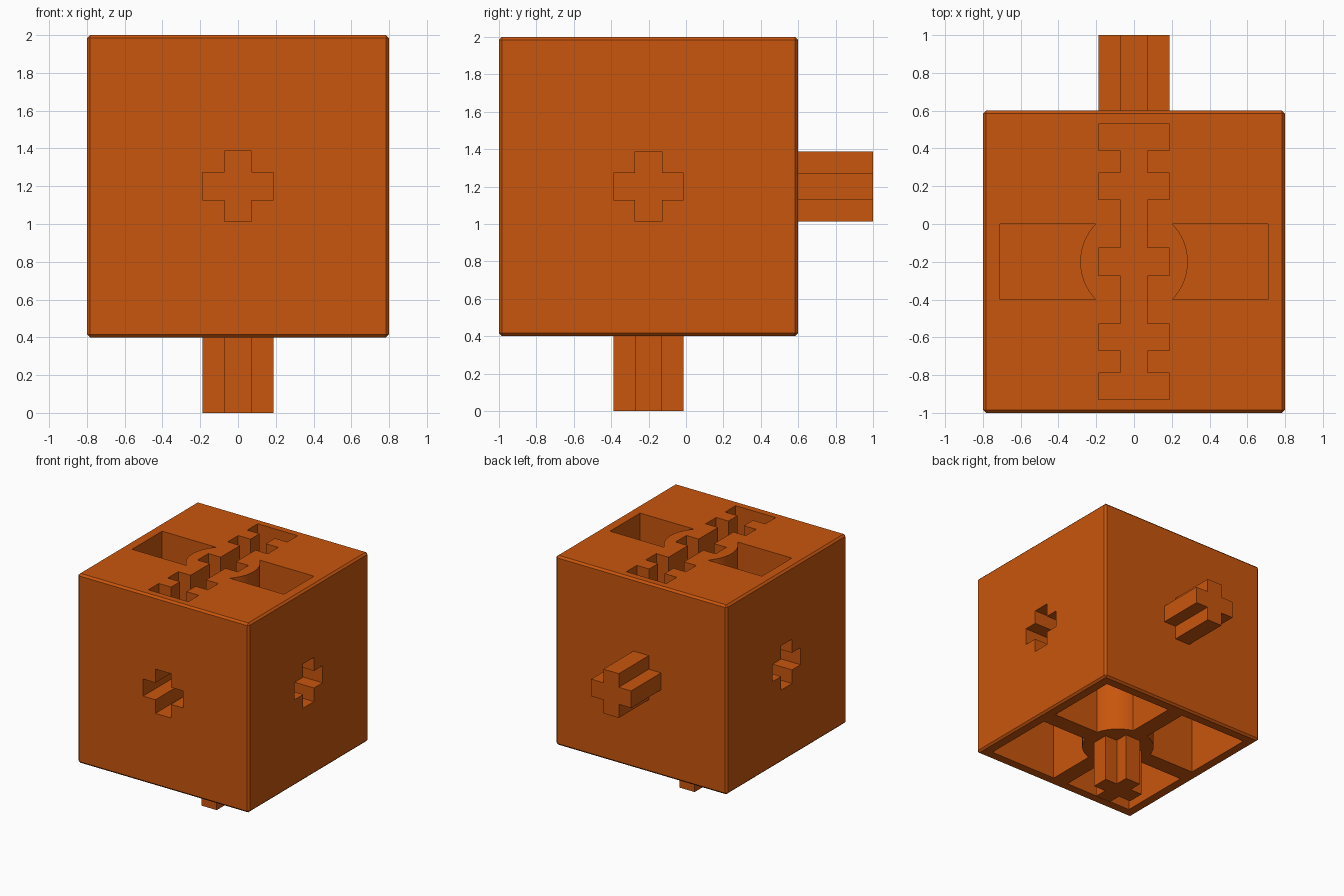
import bpy, bmesh
from math import pi, sin, cos, asin
from mathutils import Matrix, Vector

CENTER = Vector((0, -0.2, 1.2))   # middle of the cube
HALF = 0.8                        # half the cube side
WALL = 0.09
ARM, THIN = 0.187, 0.072          # half length and half width of the cross
HUB = 0.285                       # hub radius
DEPTH = 0.4

old = bpy.data.objects.get("Cube")
if old:
    bpy.data.objects.remove(old)

orange = bpy.data.materials.new("burnt orange")
orange.use_nodes = True
color = (0.58, 0.092, 0.004, 1)
orange.diffuse_color = color
orange.node_tree.nodes["Principled BSDF"].inputs["Base Color"].default_value = color


def make_object(name, bm):
    bmesh.ops.recalc_face_normals(bm, faces=bm.faces)
    mesh = bpy.data.meshes.new(name)
    bm.to_mesh(mesh)
    bm.free()
    mesh.materials.append(orange)
    obj = bpy.data.objects.new(name, mesh)
    obj.location = CENTER
    bpy.context.collection.objects.link(obj)
    return obj


def prism(name, outline, low, high, turn=Matrix()):
    """Extrude an outline along z, then turn it about the cube middle."""
    bm = bmesh.new()
    base = bm.faces.new([bm.verts.new((x, y, low)) for x, y in outline])
    side = bmesh.ops.extrude_face_region(bm, geom=[base])["geom"]
    bmesh.ops.translate(bm, vec=(0, 0, high - low),
                        verts=[v for v in side if isinstance(v, bmesh.types.BMVert)])
    bm.transform(turn)
    return make_object(name, bm)


def arc(start, end, steps=16):
    return [(HUB * cos(start + (end - start) * i / steps),
             HUB * sin(start + (end - start) * i / steps)) for i in range(steps + 1)]


def toothed(bands):
    """Outline of a narrow slot widened at each band along y."""
    right = []
    for a, b in bands:
        right += [(THIN, a), (ARM, a), (ARM, b), (THIN, b)]
    return right + [(-x, y) for x, y in reversed(right)]


def cross():
    edge = [(THIN, -ARM)] + toothed([(-THIN, THIN)])[:4] + [(THIN, ARM)]
    return edge + [(-x, y) for x, y in reversed(edge)]


def cut(target, cutter):
    cutter.hide_render = True
    mod = target.modifiers.new("cut", 'BOOLEAN')
    mod.operation, mod.solver, mod.object = 'DIFFERENCE', 'EXACT', cutter
    bpy.context.view_layer.update()
    with bpy.context.temp_override(object=target, active_object=target):
        bpy.ops.object.modifier_apply(modifier=mod.name)
    bpy.data.objects.remove(cutter)


# Chamfered cube body
bm = bmesh.new()
bmesh.ops.create_cube(bm, size=2 * HALF)
bmesh.ops.bevel(bm, geom=bm.edges[:], offset=0.016, segments=1, affect='EDGES')
body = make_object("body", bm)

# Cross sockets on the front and both sides
turns = {"front": Matrix.Rotation(pi / 2, 4, 'X'),
         "left": Matrix.Rotation(pi / 2, 4, 'Y'),
         "right": Matrix.Rotation(-pi / 2, 4, 'Y')}
for side, turn in turns.items():
    cut(body, prism(side + "_socket", cross(), HALF - DEPTH, HALF + 0.1, turn))

# Toothed slot across the top
inner, outer = 0.33, 0.59
bands = [(-outer - 0.14, -outer), (-inner - 0.14, -inner), (-THIN, THIN),
         (inner, inner + 0.14), (outer, outer + 0.14)]
cut(body, prism("top_slot", toothed(bands), HALF - DEPTH, HALF + 0.1))

# Top pockets that curve around the hub
reach = HALF - WALL
bend = asin(0.2 / HUB)
pocket = arc(-bend, bend) + [(reach, 0.2), (reach, -0.2)]
for i in range(2):
    cut(body, prism("top_pocket", pocket, HALF - DEPTH, HALF + 0.1,
                    Matrix.Rotation(pi * i, 4, 'Z')))

# Four corner pockets underneath, leaving ribs and a round hub
bend = asin(THIN / HUB)
pocket = arc(bend, pi / 2 - bend) + [(THIN, reach), (reach, reach), (reach, THIN)]
for i in range(4):
    cut(body, prism("bottom_pocket", pocket, -HALF - 0.1, -0.22,
                    Matrix.Rotation(pi / 2 * i, 4, 'Z')))

# Cross pegs at the back and underneath
back_peg = prism("back_peg", cross(), HALF - 0.02, HALF + DEPTH,
                 Matrix.Rotation(-pi / 2, 4, 'X'))
bottom_peg = prism("bottom_peg", cross(), -HALF - DEPTH, -HALF + 0.02)

# Smooth the hub curves and keep the corners sharp
bpy.context.view_layer.update()
for obj in (body, back_peg, bottom_peg):
    obj.select_set(True)
bpy.context.view_layer.objects.active = body
bpy.ops.object.shade_smooth_by_angle(angle=pi / 9)
